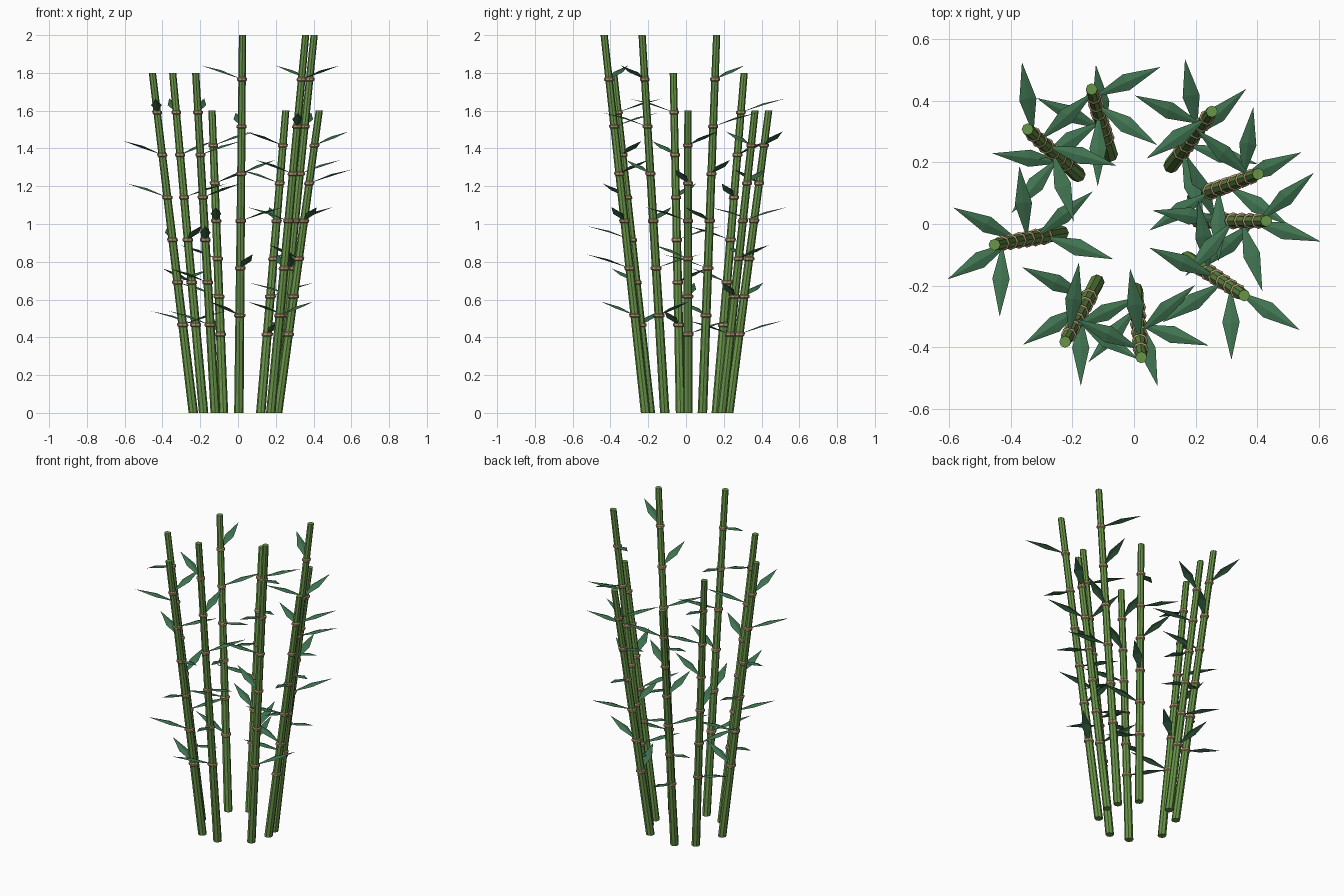
import bpy
import bmesh
from math import cos, sin, pi, radians
from mathutils import Vector

cube = bpy.data.objects.get("Cube")
if cube:
    bpy.data.objects.remove(cube)


def material(name, rgb):
    m = bpy.data.materials.new(name)
    m.use_nodes = True
    m.diffuse_color = (*rgb, 1)
    m.node_tree.nodes["Principled BSDF"].inputs["Base Color"].default_value = (*rgb, 1)
    return m


STALK = material("stalk green", (0.14, 0.30, 0.065))
RING = material("node tan", (0.45, 0.31, 0.17))
LEAF = material("leaf green", (0.05, 0.17, 0.08))

SIDES = 8
CENTRE = Vector((-0.015, 0.01, 0))
FOOT, TOP = 0.225, 0.445      # circle radii of the feet and the tops


def finish(name, bm, mat):
    bmesh.ops.recalc_face_normals(bm, faces=bm.faces)
    mesh = bpy.data.meshes.new(name)
    bm.to_mesh(mesh)
    bm.free()
    mesh.materials.append(mat)
    bpy.context.collection.objects.link(bpy.data.objects.new(name, mesh))


def lathe(bm, sections, caps):
    """Skin horizontal circles given as (centre, radius)."""
    loops = [[bm.verts.new(c + Vector((r * cos(2 * pi * i / SIDES), r * sin(2 * pi * i / SIDES), 0)))
              for i in range(SIDES)] for c, r in sections]
    for a, b in zip(loops, loops[1:]):
        for i in range(SIDES):
            j = (i + 1) % SIDES
            bm.faces.new((a[i], a[j], b[j], b[i]))
    if caps:
        bm.faces.new(loops[0])
        bm.faces.new(loops[-1])


def add_leaf(bm, base, azimuth):
    """Kite-shaped blade, arched upward and creased along its midrib."""
    out = Vector((cos(azimuth), sin(azimuth), 0))
    side = Vector((-out.y, out.x, 0))
    up = Vector((0, 0, 1))
    root = bm.verts.new(base)
    rib = bm.verts.new(base + out * 0.12 + up * 0.048)
    tip = bm.verts.new(base + out * 0.238 + up * 0.073)
    for s in (-1, 1):
        edge = bm.verts.new(base + out * 0.115 + side * s * 0.028 + up * 0.038)
        bm.faces.new((root, edge, rib) if s < 0 else (root, rib, edge))
        bm.faces.new((rib, edge, tip) if s < 0 else (rib, tip, edge))


# Direction of each stalk, its height, direction of its topmost leaf
STALKS = [(0, 1.6, 41), (20, 2.0, 139), (53, 1.6, 214), (106, 1.6, 24), (138, 1.8, 99),
          (190, 1.8, 268), (242, 1.8, 82), (275, 2.0, 155), (327, 2.0, 328)]

for n, (angle, height, leaf_angle) in enumerate(STALKS, 1):
    heading = Vector((cos(radians(angle)), sin(radians(angle)), 0))

    def axis(z):
        return CENTRE + heading * (FOOT + (TOP - FOOT) * z / height) + Vector((0, 0, z))

    def radius(z):
        return 0.025 - 0.006 * z / height

    # Tapered, outward-leaning stalk
    stalk = bmesh.new()
    lathe(stalk, [(axis(z), radius(z)) for z in (0, height)], True)
    finish(f"stalk_{n}", stalk, STALK)

    # Joint rings, each with one leaf turned a radian from the next
    rings, leaves = bmesh.new(), bmesh.new()
    for k in range(2, 8):
        z = height * k / 8 + 0.016
        profile = [(-0.011, 0), (-0.006, 0.006), (0.006, 0.006), (0.011, 0)]
        lathe(rings, [(axis(z + dz), radius(z) + dr) for dz, dr in profile], False)
        add_leaf(leaves, axis(z), radians(leaf_angle) + k - 7)
    finish(f"stalk_rings_{n}", rings, RING)
    finish(f"stalk_leaves_{n}", leaves, LEAF)
